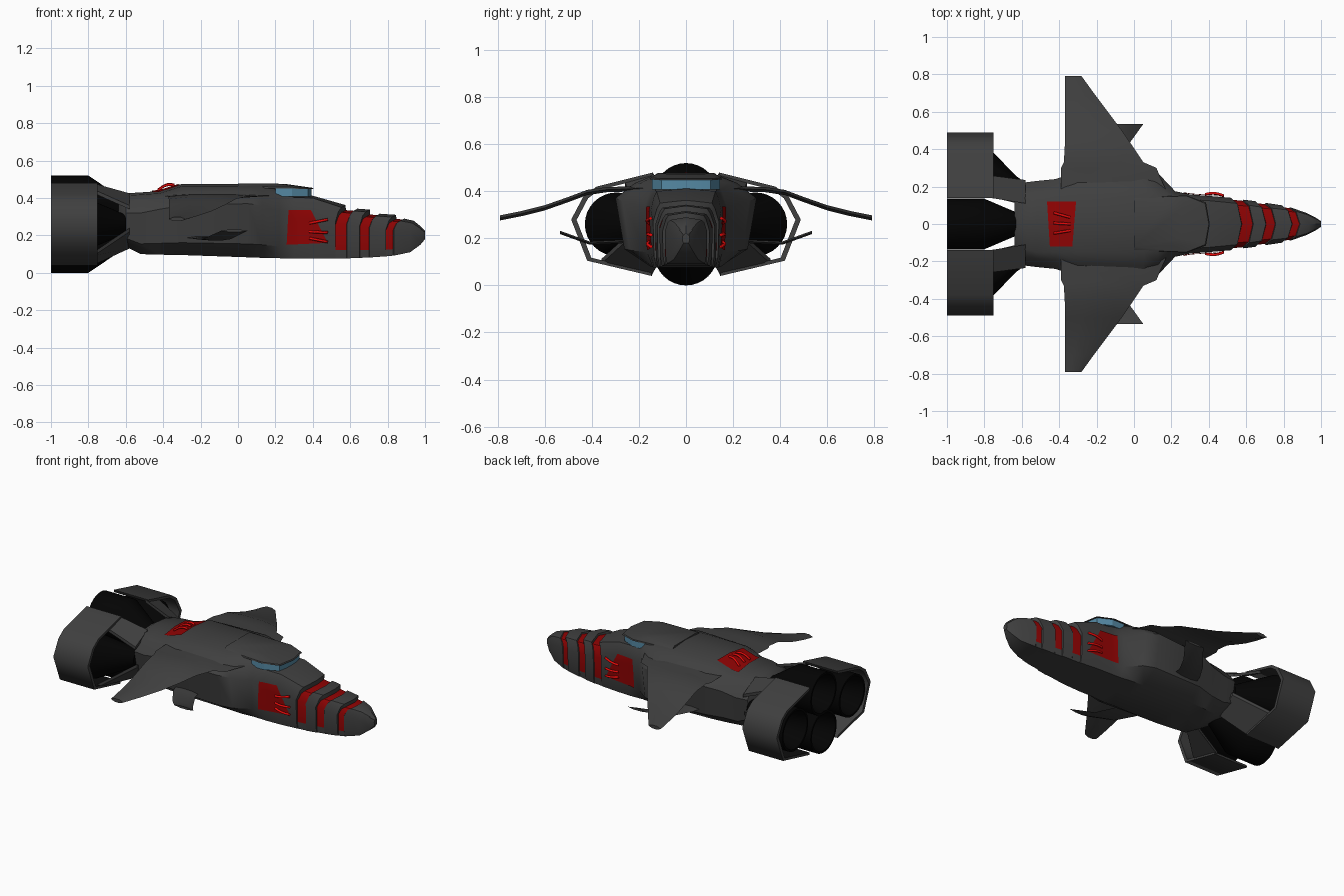
import bpy, bmesh, math
from mathutils import Vector
from mathutils.bvhtree import BVHTree

if "Cube" in bpy.data.objects:
    bpy.data.objects.remove(bpy.data.objects["Cube"])


def material(name, r, g, b):
    m = bpy.data.materials.new(name)
    m.diffuse_color = (r, g, b, 1)
    m.use_nodes = True
    m.node_tree.nodes["Principled BSDF"].inputs["Base Color"].default_value = m.diffuse_color
    return m


GREY = material("hull grey", 0.05, 0.05, 0.05)
RED = material("dark red", 0.28, 0.001, 0.001)
BRIGHT = material("claw red", 0.85, 0.003, 0.003)
BLACK = material("engine black", 0.001, 0.001, 0.001)
BLUE = material("window blue", 0.09, 0.25, 0.37)


def finish(ob, mirror=False, angle=35):
    for o in bpy.context.selected_objects:
        o.select_set(False)
    ob.select_set(True)
    bpy.context.view_layer.objects.active = ob
    bpy.ops.object.shade_smooth_by_angle(angle=math.radians(angle))
    if mirror:
        m = ob.modifiers.new("mirror", "MIRROR")
        m.use_axis = (False, True, False)
    return ob


def skin(name, rings, mats, mirror=False, closed=True, rule=None, angle=35):
    """Join rings of points with quads; closed rings get end caps."""
    bm = bmesh.new()
    vs = [[bm.verts.new(p) for p in ring] for ring in rings]
    n = len(rings[0])
    for i in range(len(rings) - 1):
        for j in range(n if closed else n - 1):
            k = (j + 1) % n
            f = bm.faces.new((vs[i][j], vs[i][k], vs[i + 1][k], vs[i + 1][j]))
            f.material_index = rule(i, j) if rule else 0
    if closed:
        bm.faces.new(vs[0])
        bm.faces.new(vs[-1])
    bmesh.ops.recalc_face_normals(bm, faces=bm.faces)
    me = bpy.data.meshes.new(name)
    bm.to_mesh(me)
    bm.free()
    for m in mats:
        me.materials.append(m)
    ob = bpy.data.objects.new(name, me)
    bpy.context.collection.objects.link(ob)
    return finish(ob, mirror, angle)


# Hull: x, bottom z, top z, half widths (bottom, middle), middle z, half width top
BODY = [(-.64, .16, .40, .08, .15, .30, .09), (-.60, .14, .425, .10, .22, .32, .13),
        (-.52, .10, .43, .14, .23, .32, .15), (-.42, .097, .437, .15, .24, .34, .15),
        (-.30, .095, .475, .16, .28, .36, .15), (.05, .083, .475, .15, .30, .37, .15),
        (.13, .08, .475, .15, .27, .36, .14), (.22, .078, .455, .14, .175, .33, .13),
        (.30, .076, .415, .14, .158, .33, .13), (.40, .076, .412, .136, .15, .32, .125)]
# Stepped nose; every second pair of rows is a recessed red band
NOSE = [(.52, .076, .362, .125, .14, .27, .11), (.522, .076, .335, .123, .130, .26, .10),
        (.58, .077, .330, .118, .124, .26, .095), (.583, .077, .343, .12, .130, .26, .10),
        (.65, .08, .338, .112, .122, .25, .09), (.652, .08, .312, .108, .112, .25, .085),
        (.70, .082, .307, .10, .106, .24, .08), (.703, .082, .316, .102, .113, .24, .085),
        (.79, .088, .31, .09, .10, .23, .075), (.792, .088, .288, .086, .090, .23, .068),
        (.83, .092, .285, .08, .085, .23, .063), (.833, .092, .29, .08, .09, .23, .068),
        (.92, .11, .278, .052, .060, .22, .048), (.975, .15, .25, .027, .032, .21, .025),
        (1.0, .18, .225, .01, .015, .205, .01)]


def section(row, sweep):
    x, zb, zt, wb, wm, zm, wt = row
    half = [(wb, zb, 0), (wb + .75 * (wm - wb), zb + .25 * (zm - zb), 0), (wm, zm, 0),
            (wt + .45 * (wm - wt), zm + .62 * (zt - zm), .3), (wt, zt - .012, .6)]
    right = [(x + sweep * s, y, z) for y, z, s in half]
    return ([(x, 0, zb)] + right + [(x + sweep, 0, zt)]
            + [(px, -py, pz) for px, py, pz in reversed(right)])


rows = BODY + NOSE
nb = len(BODY)
rings = [section(r, .055 if nb <= i < nb + 12 else (.02 if i == nb + 12 else 0))
         for i, r in enumerate(rows)]
bands = {nb + 1, nb + 5, nb + 9}
hull = skin("hull", rings, [GREY, RED],
            rule=lambda i, j: int(i in bands and 2 <= j <= 9))
bm = bmesh.new()
bm.from_mesh(hull.data)
tree = BVHTree.FromBMesh(bm)
bm.free()


def on_hull(p, d, lift):
    """Project a point on the hull along d and lift it off the surface."""
    d = Vector(d)
    hit = tree.ray_cast(Vector(p) - d, d)[0]
    return (hit if hit else Vector(p)) - d * lift


# Cockpit visor band and overhanging roof
def outline(half):
    return half + [(x, -y, z) for x, y, z in reversed(half) if y > 0]


plan = [(.20, .145), (.29, .145), (.375, .105), (.392, 0)]
skin("cockpit_window", [outline([(x, y, z) for x, y in plan]) for z in (.408, .452)], [BLUE], angle=20)
skin("cockpit_roof", [outline([(0, .14, .452), (.28, .153, .45), (.385, .115, .448), (.405, 0, .448)]),
                      outline([(0, .14, .463), (.28, .15, .458), (.38, .11, .454), (.40, 0, .454)]),
                      outline([(0, .12, .478), (.19, .115, .478), (.25, .08, .474), (.26, 0, .474)])], [GREY])


# Red plates with raised claw marks, laid on the hull
def panel(name, c, d):
    grid = []
    for i in range(9):
        a = Vector(c[0]).lerp(Vector(c[1]), i / 8)
        b = Vector(c[3]).lerp(Vector(c[2]), i / 8)
        grid.append([on_hull(a.lerp(b, j / 8), d, .006) for j in range(9)])
    ob = skin(name, grid, [RED], closed=False)
    if ob.data.polygons[0].normal.dot(Vector(d)) > 0:
        ob.data.flip_normals()


def claw(name, a, b, d, height):
    d = Vector(d)
    across = (Vector(b) - Vector(a)).cross(d).normalized()
    tube = []
    for i in range(8):
        t = i / 7
        p = on_hull(Vector(a).lerp(Vector(b), t), d, .008 + height * math.sin(math.pi * t))
        tube.append([p + .0075 * (across * math.cos(k * math.tau / 6) + d * math.sin(k * math.tau / 6))
                     for k in range(6)])
    skin(name, tube, [BRIGHT], angle=70)


for side, s in (("left", 1), ("right", -1)):
    d = (0, -s, 0)
    panel(side + "_red_panel", [(.27, s, .335), (.39, s, .335), (.48, s, .16), (.26, s, .15)], d)
    for k, (z0, z1) in enumerate(((.265, .285), (.22, .215), (.185, .165))):
        claw(f"{side}_claw_{k}", (.38, s, z0), (.48, s, z1), d, .010)
down = (0, 0, -1)
panel("rear_red_panel", [(-.465, .12, 1), (-.31, .12, 1), (-.33, -.12, 1), (-.45, -.12, 1)], down)
for k, (y0, y1) in enumerate(((.06, .035), (.005, 0), (-.05, -.035))):
    claw(f"rear_claw_{k}", (-.43, y0, 1), (-.34, y1, 1), down, .015)


# Thin curved surfaces: y, back x, front x, z per section
def blade(name, secs, t):
    rings = []
    for y, xb, xf, z in secs:
        q = (xf - xb) * .3
        rings.append([(xb, y, z), (xb + q, y, z + t), (xf - q, y, z + t), (xf, y, z),
                      (xf - q, y, z - t), (xb + q, y, z - t)])
    skin(name, rings, [GREY], mirror=True)


blade("wings", [(.12, -.39, .20, .415), (.25, -.39, .14, .41), (.30, -.39, .12, .408),
                (.33, -.375, .05, .408), (.42, -.37, -.01, .395), (.50, -.37, -.065, .365),
                (.60, -.37, -.14, .33), (.70, -.37, -.215, .305), (.79, -.37, -.28, .287)], .011)
blade("lower_fins", [(.18, -.30, -.12, .19), (.30, -.26, -.10, .185), (.41, -.19, -.04, .18),
                     (.535, -.09, .05, .225)], .007)

# Engine shrouds: bent plates round the side engines
shroud = [(.14, .48), (.38, .42), (.435, .38), (.488, .28), (.42, .105), (.145, .04)]
rings = []
for y, z in shroud:
    iy, iz = y + (.2 - y) * .08, z + (.26 - z) * .08
    rings.append([(-1, y, z), (-.75, y, z), (-.75, iy, iz), (-1, iy, iz)])
skin("engine_shrouds", rings, [GREY], mirror=True, angle=65)


# Arms joining the shrouds to the hull, above and below
def arm(name, rear, front):
    rings = []
    for x, (p, q) in ((-.77, rear), (-.58, front)):
        rings.append([(x, p[0], p[1]), (x, q[0], q[1]), (x, q[0], q[1] - .02), (x, p[0], p[1] - .02)])
    skin(name, rings, [GREY], mirror=True)


arm("upper_arms", ((.14, .478), (.26, .445)), ((.11, .425), (.235, .36)))
arm("lower_arms", ((.145, .063), (.36, .112)), ((.10, .15), (.22, .24)))

# Four engines in a diamond, cones leaning in to the hull
for name, cy, cz in (("top", 0, .125), ("bottom", 0, -.125), ("left", .295, 0), ("right", -.295, 0)):
    rings = []
    for x, r, k in ((-.60, .05, .6), (-.80, .135, 1), (-1, .135, 1), (-1, .122, 1), (-.86, .085, 1)):
        rings.append([(x, cy * k + r * math.cos(a), .26 + cz * k + r * math.sin(a))
                      for a in (math.tau * i / 32 for i in range(32))])
    skin(name + "_engine", rings, [BLACK])
